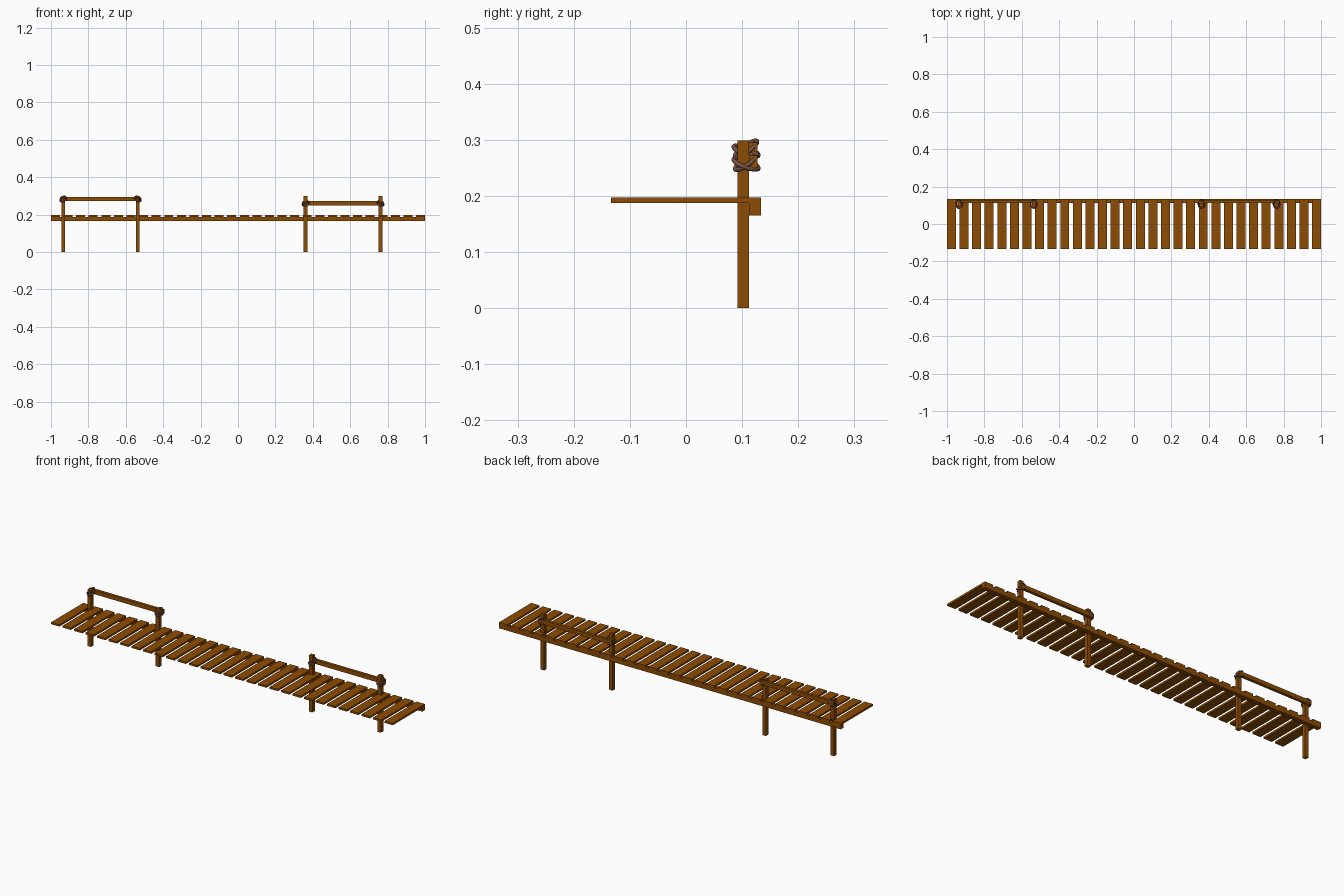
import bpy, math
from mathutils import Matrix, Vector

if "Cube" in bpy.data.objects:
    bpy.data.objects.remove(bpy.data.objects["Cube"])


def material(name, rgb):
    m = bpy.data.materials.new(name)
    m.diffuse_color = (*rgb, 1)
    m.use_nodes = True
    m.node_tree.nodes["Principled BSDF"].inputs["Base Color"].default_value = m.diffuse_color
    return m


WOOD = material("brown wood", (0.270, 0.073, 0.001))
ROPE = material("brown rope", (0.19, 0.085, 0.055))


def box(name, x0, x1, y0, y1, z0, z1):
    bpy.ops.mesh.primitive_cube_add(size=1, location=((x0 + x1) / 2, (y0 + y1) / 2, (z0 + z1) / 2))
    o = bpy.context.object
    o.name = name
    o.scale = (x1 - x0, y1 - y0, z1 - z0)
    bpy.ops.object.transform_apply(location=False, rotation=False, scale=True)
    o.data.materials.append(WOOD)
    return o


def rope_loop(name, x, z, tilt, roll):
    # tilted oval ring tied around post and rail
    rot = Matrix.Rotation(tilt, 3, 'X') @ Matrix.Rotation(roll, 3, 'Y')
    cu = bpy.data.curves.new(name, 'CURVE')
    cu.dimensions = '3D'
    cu.bevel_depth = 0.004
    cu.bevel_resolution = 2
    sp = cu.splines.new('POLY')
    n = 28
    sp.points.add(n - 1)
    for i in range(n):
        a = 2 * math.pi * i / n
        p = rot @ Vector((0.0175 * math.cos(a), 0.0235 * math.sin(a), 0))
        sp.points[i].co = (*p, 1)
    sp.use_cyclic_u = True
    o = bpy.data.objects.new(name, cu)
    o.location = (x, 0.107, z)
    bpy.context.collection.objects.link(o)
    cu.materials.append(ROPE)


# deck planks
COUNT, W = 30, 0.048
step = (2 - W) / (COUNT - 1)
for i in range(COUNT):
    x = -1 + i * step
    box(f"plank_{i + 1}", x, x + W, -0.134, 0.134, 0.187, 0.197)

# long beam under the back edge
box("support_beam", -1, 1, 0.112, 0.134, 0.165, 0.187)

# two railing sections: posts, rail and rope ties
for side, xs, z in (("left", (-0.935, -0.536), 0.284), ("right", (0.361, 0.762), 0.261)):
    for k, x in enumerate(xs):
        box(f"{side}_post_{k + 1}", x - 0.01, x + 0.01, 0.092, 0.112, 0, 0.299)
        s = 1 if k else -1
        rope_loop(f"{side}_rope_a_{k + 1}", x, z, math.radians(35), math.radians(20 * s))
        rope_loop(f"{side}_rope_b_{k + 1}", x, z - 0.004, math.radians(-20), math.radians(20 * s))
    box(f"{side}_rail", xs[0] - 0.016, xs[1] + 0.016, 0.112, 0.127, z - 0.011, z + 0.011)
